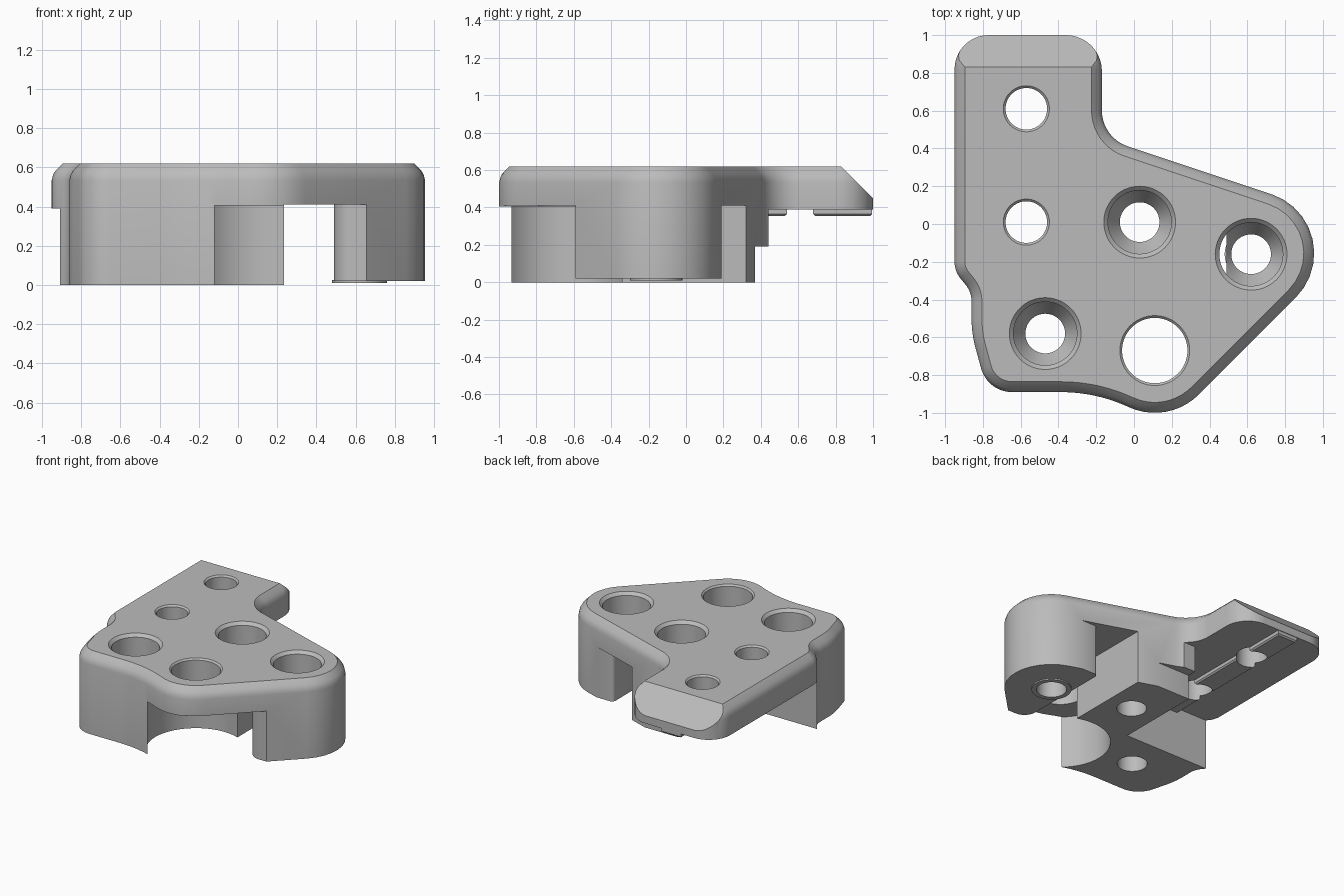
import bpy, bmesh, math
from mathutils import Vector

if "Cube" in bpy.data.objects:
    bpy.data.objects.remove(bpy.data.objects["Cube"], do_unlink=True)

grey = bpy.data.materials.new("plain grey")
grey.use_nodes = True
colour = (0.5, 0.5, 0.5, 1)
grey.diffuse_color = colour
grey.node_tree.nodes["Principled BSDF"].inputs["Base Color"].default_value = colour


def loft(name, rings):
    """Solid skinned through matching rings, capped at both ends."""
    bm = bmesh.new()
    loops = [[bm.verts.new(p) for p in ring] for ring in rings]
    n = len(loops[0])
    for a, b in zip(loops, loops[1:]):
        for i in range(n):
            j = (i + 1) % n
            bm.faces.new((a[i], a[j], b[j], b[i]))
    bm.faces.new(loops[0])
    bm.faces.new(loops[-1])
    bmesh.ops.recalc_face_normals(bm, faces=bm.faces)
    mesh = bpy.data.meshes.new(name)
    bm.to_mesh(mesh)
    bm.free()
    obj = bpy.data.objects.new(name, mesh)
    mesh.materials.append(grey)
    bpy.context.collection.objects.link(obj)
    return obj


def rounded(corners, steps=10):
    """Polygon whose corners (x, y, radius) become arcs."""
    out = []
    for i, (x, y, r) in enumerate(corners):
        p = Vector((x, y))
        a = (Vector(corners[i - 1][:2]) - p).normalized()
        b = (Vector(corners[(i + 1) % len(corners)][:2]) - p).normalized()
        if r == 0:
            out.append(p)
            continue
        half = a.angle(b) / 2
        centre = p + (a + b).normalized() * r / math.sin(half)
        start = p + a * r / math.tan(half) - centre
        end = p + b * r / math.tan(half) - centre
        sweep = math.pi - 2 * half
        for k in range(steps + 1):
            t = k / steps
            out.append(centre + (start * math.sin((1 - t) * sweep)
                                 + end * math.sin(t * sweep)) / math.sin(sweep))
    return out


def inset(points, amount, z):
    """Ring moved inward from a clockwise outline."""
    ring = []
    for i, p in enumerate(points):
        d1 = (p - points[i - 1]).normalized()
        d2 = (points[(i + 1) % len(points)] - p).normalized()
        d = (d1 + d2).normalized()
        q = p - Vector((-d.y, d.x)) * amount
        ring.append((q.x, q.y, z))
    return ring


def prism(name, points, z0, z1):
    return loft(name, [[(p[0], p[1], z) for p in points] for z in (z0, z1)])


def block(name, x0, x1, y0, y1, z0, z1):
    return prism(name, [(x0, y0), (x1, y0), (x1, y1), (x0, y1)], z0, z1)


def lathe(name, x, y, profile, sides=64):
    angles = [2 * math.pi * k / sides for k in range(sides)]
    return loft(name, [[(x + r * math.cos(a), y + r * math.sin(a), z) for a in angles]
                       for r, z in profile])


def cut(obj, cutter):
    mod = obj.modifiers.new("cut", "BOOLEAN")
    mod.operation, mod.solver, mod.object = "DIFFERENCE", "EXACT", cutter
    bpy.context.view_layer.objects.active = obj
    bpy.ops.object.modifier_apply(modifier=mod.name)
    bpy.data.objects.remove(cutter, do_unlink=True)


# Full-height body with a softened top edge
outline = rounded([
    (-.95, 1, .18), (-.17, 1, .19), (-.17, .457, .2), (1.235, -.011, .33),
    (.183, -1.063, .33), (-.206, -.89, .85), (-.775, -.89, .17),
    (-.86, -.58, .6), (-.86, -.36, .14), (-.95, -.25, .14)])
TOP = .62
body = loft("bracket_body", [inset(outline, a, z) for a, z in
            ((0, 0), (0, .535), (.006, .56), (.018, .583), (.055, TOP))])

# Sloped end of the arm
cut(body, loft("slope_cutter", [[(x, .80, .65), (x, 1.06, .39), (x, 1.1, .7)]
                                for x in (-1.2, .3)]))

# Underside spaces that leave the two legs
cut(body, block("arm_space", -1.2, -.19, -.3, 1.2, -.1, .39))
cut(body, block("rear_space", -.25, 1.2, .44, 1.2, -.1, .39))
cut(body, block("rear_corner_space", .1, .3, .37, .5, -.1, .39))
cut(body, block("rear_step_space", -.25, .3, .37, .5, -.1, .19))
cut(body, prism("leg_gap", rounded([
    (.235, -1.2, 0), (.235, 1.1, 0), (1.2, 1.1, 0), (1.2, .19, 0),
    (.49, .19, .03), (.49, -.59, .1), (1.2, -.59, 0), (1.2, -1.2, 0)]), -.1, .41))
cut(body, lathe("front_bay", .11, -.67, [(.35, -.1), (.35, .405)]))
cut(body, block("side_leg_trim", .4, 1.2, -.8, .4, -.1, .02))

# Countersunk screw holes
for x, y in ((.03, .01), (.62, -.16), (-.47, -.58)):
    cut(body, lathe("screw_cutter", x, y, [
        (.105, -.1), (.105, .3), (.168, .4), (.168, TOP - .022), (.212, TOP + .022)]))

# Plain through holes
for x, y, r in ((.11, -.67, .173), (-.57, .01, .11), (-.57, .61, .11)):
    cut(body, lathe("hole_cutter", x, y, [
        (r, -.1), (r, TOP - .012), (r + .024, TOP + .012)]))

# Raised ring under the side leg
boss = lathe("side_leg_ring", .62, -.16, [(.14, .01), (.14, .025)])
cut(boss, lathe("ring_cutter", .62, -.16, [(.105, -.1), (.105, .1)]))

# Locating rail under the arm, interrupted by the holes
rail = loft("arm_rail", [
    [(-.57 - w, -.3, z), (-.57 + w, -.3, z), (-.57 + w, e, z), (-.57 - w, e, z)]
    for w, e, z in ((.075, .985, .355), (.085, .995, .365), (.085, .995, .395))])
for y in (.01, .61):
    cut(rail, lathe("rail_cutter", -.57, y, [(.11, .2), (.11, .5)]))

# Smooth curved walls, crisp edges
for obj in (body, boss, rail):
    bpy.ops.object.select_all(action="DESELECT")
    obj.select_set(True)
    bpy.context.view_layer.objects.active = obj
    bpy.ops.object.shade_smooth_by_angle(angle=math.radians(30))
